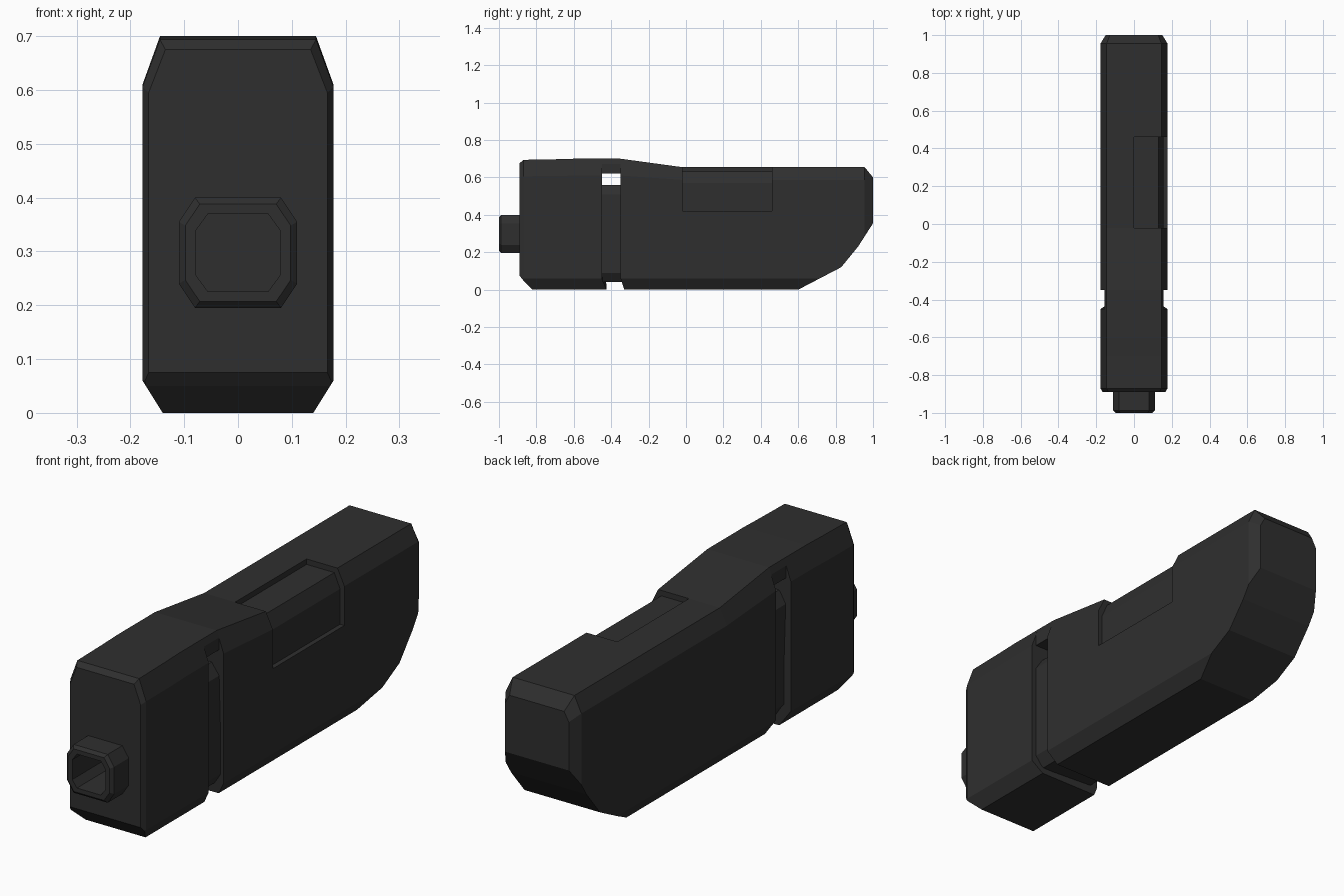
import bpy, bmesh
from mathutils import Vector

if "Cube" in bpy.data.objects:
    bpy.data.objects.remove(bpy.data.objects["Cube"])

mat = bpy.data.materials.new("dark_polymer")
mat.diffuse_color = (0.028, 0.028, 0.028, 1)
mat.use_nodes = True
mat.node_tree.nodes["Principled BSDF"].inputs["Base Color"].default_value = mat.diffuse_color


def finish(bm, name):
    bmesh.ops.recalc_face_normals(bm, faces=bm.faces)
    me = bpy.data.meshes.new(name)
    bm.to_mesh(me)
    bm.free()
    ob = bpy.data.objects.new(name, me)
    bpy.context.collection.objects.link(ob)
    me.materials.append(mat)
    return ob


def loft(name, rings, cuts=()):
    """Skin rings of 3D points, cap the ends, then slice with planes (y, z, ny, nz)."""
    bm = bmesh.new()
    vs = [[bm.verts.new(p) for p in r] for r in rings]
    n = len(vs[0])
    for a, b in zip(vs, vs[1:]):
        for i in range(n):
            bm.faces.new((a[i], a[(i + 1) % n], b[(i + 1) % n], b[i]))
    bm.faces.new(vs[0])
    bm.faces.new(vs[-1][::-1])
    for y, z, ny, nz in cuts:
        res = bmesh.ops.bisect_plane(bm, geom=bm.verts[:] + bm.edges[:] + bm.faces[:],
                                     plane_co=(0, y, z), plane_no=Vector((0, ny, nz)).normalized(),
                                     clear_outer=True)
        edges = [e for e in res["geom_cut"] if isinstance(e, bmesh.types.BMEdge) and e.is_boundary]
        bmesh.ops.edgeloop_fill(bm, edges=edges)
    return finish(bm, name)


def edge_cuts(points):
    """Slicing planes for a run of (y, z) points, material lying left of travel."""
    return [(a[0], a[1], b[1] - a[1], a[0] - b[0]) for a, b in zip(points, points[1:])]


def section(y, top, shoulder, half=0.1775, flat=0.145, lean=0.0):
    """Chamfered body cross-section; lean shifts the bottom edge in y."""
    right = [(half - 0.0375, y + lean, 0), (half, y, 0.06), (half, y, shoulder), (flat, y, top)]
    return right + [(-x, yy, z) for x, yy, z in reversed(right)]


def octagon(y, hx, hz, cx, cz, zc=0.2975):
    pts = [(hx - cx, hz), (hx, hz - cz), (hx, cz - hz), (hx - cx, -hz)]
    return [(x, y, zc + z) for x, z in pts + [(-x, -z) for x, z in pts]]


def subtract(ob, cutter):
    m = ob.modifiers.new("cut", 'BOOLEAN')
    m.object, m.operation, m.solver = cutter, 'DIFFERENCE', 'EXACT'
    bpy.context.view_layer.objects.active = ob
    bpy.ops.object.modifier_apply(modifier=m.name)


# Front body block
front = loft("front_body", [
    section(-0.89, 0.675, 0.595, 0.166, 0.135),
    section(-0.87, 0.694, 0.606),
    section(-0.70, 0.697, 0.607),
    section(-0.60, 0.70, 0.61),
    section(-0.45, 0.70, 0.61, lean=0.025)],
    edge_cuts([(-0.90, 0.0875), (-0.87, 0.05), (-0.82, 0.0)]))

# Rear body block with curved heel
rear = loft("rear_body", [
    section(-0.35, 0.70, 0.61, lean=0.02),
    section(-0.02, 0.655, 0.587),
    section(0.955, 0.655, 0.587),
    section(1.0, 0.60, 0.56, 0.15, 0.128)],
    edge_cuts([(0.60, 0.0), (0.83, 0.12), (0.92, 0.23), (1.0, 0.355)]))

# Narrow core and top bridge joining the two blocks
core = loft("core", [octagon(y, 0.155, 0.26, 0.033, 0.05, 0.30) for y in (-0.50, -0.30)])
bridge_pts = [(0.145, 0.70), (0.155, 0.672), (0.155, 0.62)]
bridge_pts += [(-x, z) for x, z in reversed(bridge_pts)]
loft("top_bridge", [[(x, y, z) for x, z in bridge_pts] for y in (-0.45, -0.35)])

# Barrel stub with bevelled muzzle
barrel = loft("barrel", [
    octagon(-1.0, 0.098, 0.0905, 0.027, 0.040),
    octagon(-0.988, 0.11, 0.1025, 0.03, 0.045),
    octagon(-0.88, 0.11, 0.1025, 0.03, 0.045)])

# Bore through barrel and front block
bore = loft("bore_cutter", [octagon(y, 0.078, 0.072, 0.022, 0.03) for y in (-1.1, -0.55)])
subtract(barrel, bore)
subtract(front, bore)

# Side port, leaving the inset bolt standing
port_pts = [(0, 0.8), (0, 0.632), (0.13, 0.632), (0.157, 0.57), (0.157, 0.42), (0.3, 0.42), (0.3, 0.8)]
port = loft("port_cutter", [[(x, y, z) for x, z in port_pts] for y in (-0.02, 0.46)])
subtract(rear, port)

for c in (bore, port):
    bpy.data.objects.remove(c)
